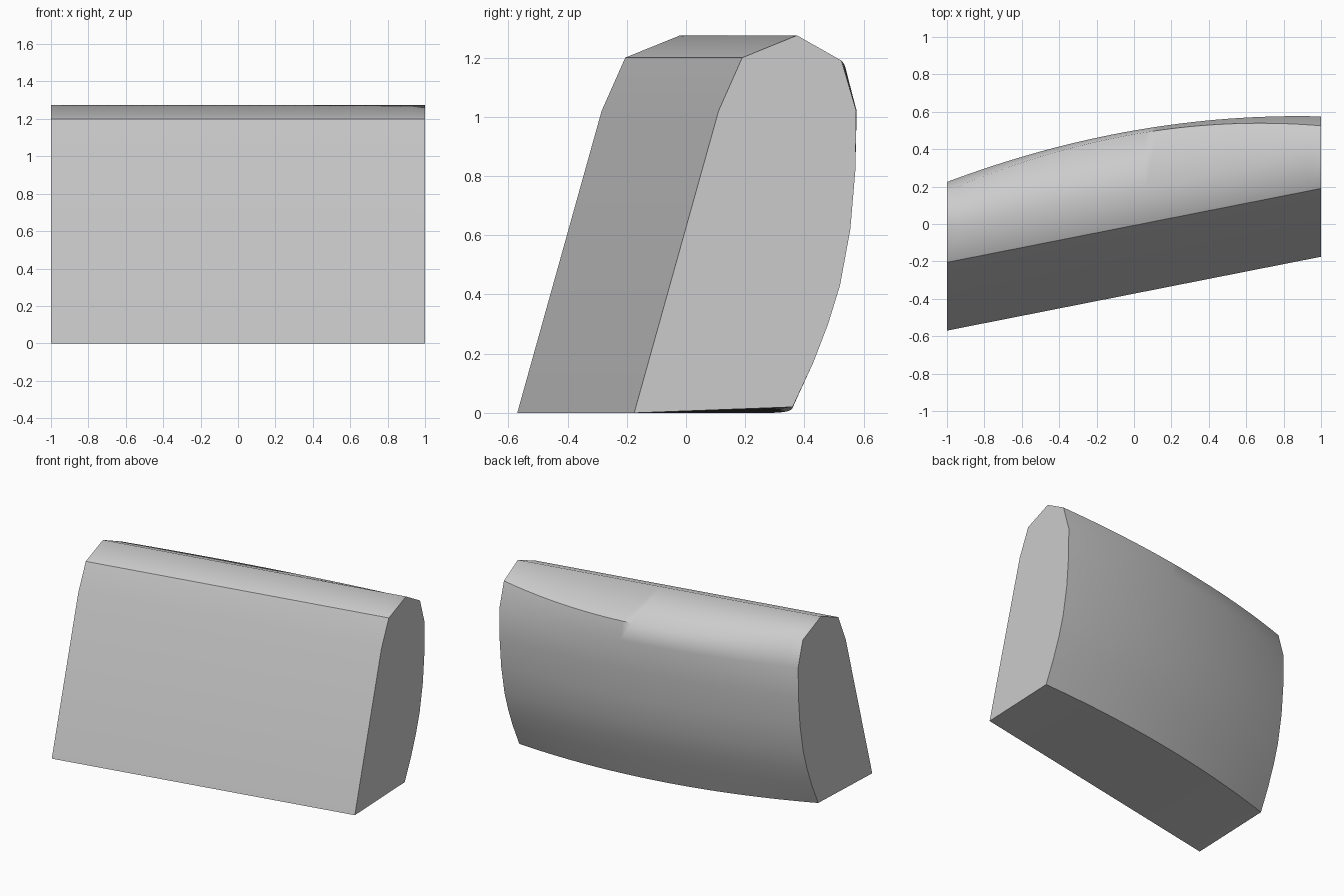
import bpy
import bmesh

cube = bpy.data.objects.get("Cube")
if cube:
    bpy.data.objects.remove(cube)


def make_material(name, colour):
    mat = bpy.data.materials.new(name)
    mat.use_nodes = True
    mat.diffuse_color = colour
    mat.node_tree.nodes["Principled BSDF"].inputs["Base Color"].default_value = colour
    return mat


# Cross-section at the right end: y, z, and outward bulge at mid length
FRONT = [(-0.175, 0, 0), (0.11, 1.02, 0), (0.19, 1.2, 0)]
PEAK = [(0.375, 1.275, 0)]
BACK = [(0.525, 1.19, 0.13), (0.575, 1.02, 0.1), (0.572, 0.82, 0.09),
        (0.555, 0.62, 0.09), (0.52, 0.43, 0.09), (0.48, 0.3, 0.09),
        (0.43, 0.17, 0.09), (0.36, 0.02, 0.09)]
PROFILE = FRONT + PEAK + BACK
FRONT_TOP = len(FRONT) - 1
SHOULDER = len(FRONT + PEAK)
LAST = len(PROFILE) - 1
STEPS = 32


def section_points(x):
    """Skew the section along the length and swell its back side."""
    t = (1 - x) / 2
    swell = 1 - x * x
    points = []
    for i, (y, z, bulge) in enumerate(PROFILE):
        shift = 0.35 if i >= SHOULDER else 0.395
        drop = 0.05 if i == SHOULDER else 0.02 if i == LAST else 0
        points.append((x, y - shift * t + bulge * swell, z - drop * swell))
    return points


def build_block(name, material):
    bm = bmesh.new()
    rings = []
    for s in range(STEPS + 1):
        x = 2 * s / STEPS - 1
        rings.append([bm.verts.new(p) for p in section_points(x)])

    # Outer skin and flat underside
    count = len(PROFILE)
    for a, b in zip(rings, rings[1:]):
        for i in range(count):
            j = (i + 1) % count
            face = bm.faces.new((a[i], a[j], b[j], b[i]))
            face.smooth = i != LAST

    # Flat end caps
    caps = [bm.faces.new(rings[0]), bm.faces.new(rings[-1])]
    bmesh.ops.recalc_face_normals(bm, faces=bm.faces)

    # Crisp edges: caps, underside, front ridge and half of the back shoulder
    for cap in caps:
        for edge in cap.edges:
            edge.smooth = False
    for a, b in zip(rings, rings[1:]):
        sharp = [0, FRONT_TOP, LAST]
        if a[0].co.x > 0:
            sharp.append(SHOULDER)
        for i in sharp:
            bm.edges.get((a[i], b[i])).smooth = False

    mesh = bpy.data.meshes.new(name)
    bm.to_mesh(mesh)
    bm.free()
    mesh.materials.append(material)
    obj = bpy.data.objects.new(name, mesh)
    bpy.context.collection.objects.link(obj)
    return obj


grey = make_material("light_grey", (0.6, 0.6, 0.6, 1))
build_block("curved_wedge_block", grey)
